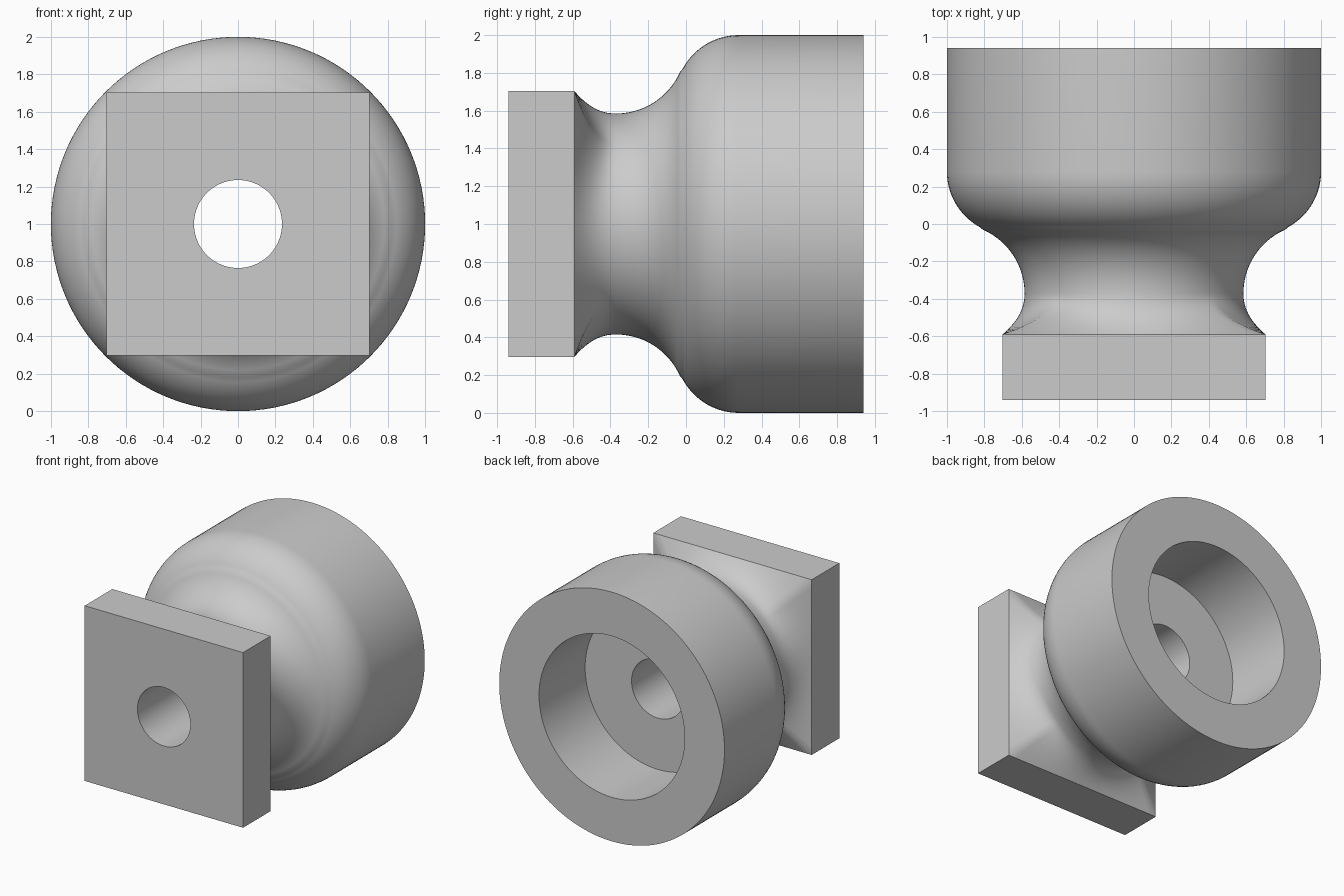
import bpy
import bmesh
from math import sin, cos, pi, radians

if "Cube" in bpy.data.objects:
    bpy.data.objects.remove(bpy.data.objects["Cube"], do_unlink=True)

SEG = 128            # sides around the axis
HALF = 0.703         # half width of the square plate
NECK = 0.585         # smallest neck radius
FRONT, PLATE_BACK, NECK_Y, REAR = -0.94, -0.59, -0.37, 0.94


def square_radius(a):
    return HALF / max(abs(cos(a)), abs(sin(a)))


def round_ring(y, r):
    return [(r * cos(2 * pi * i / SEG), y, 1 + r * sin(2 * pi * i / SEG)) for i in range(SEG)]


def blend_ring(y, w):
    """Cross-section between the round neck (w=0) and the square plate (w=1)."""
    ring = []
    for i in range(SEG):
        a = 2 * pi * i / SEG
        r = NECK + (square_radius(a) - NECK) * w
        ring.append((r * cos(a), y, 1 + r * sin(a)))
    return ring


# Through hole and square plate
rings = [round_ring(FRONT, 0.235), blend_ring(FRONT, 1), blend_ring(PLATE_BACK, 1)]

# Square flare narrowing to the round neck
STEPS = 14
for k in range(1, STEPS + 1):
    u = 1 - k / STEPS
    rings.append(blend_ring(NECK_Y + (PLATE_BACK - NECK_Y) * u, u ** 2.2))

# Concave neck arc, then convex shoulder arc
R1, R2, SWEEP = 0.37, 0.338, radians(66.7)
for k in range(1, 15):
    a = SWEEP * k / 14
    rings.append(round_ring(NECK_Y + R1 * sin(a), NECK + R1 * (1 - cos(a))))
for k in range(13, -1, -1):
    a = SWEEP * k / 14
    rings.append(round_ring(0.28 - R2 * sin(a), 1 - R2 * (1 - cos(a))))

# Barrel rim, wide bore and bore floor
rings += [round_ring(REAR, 1.0), round_ring(REAR, 0.647),
          round_ring(0.355, 0.647), round_ring(0.355, 0.235)]

# Skin the rings into one closed body
bm = bmesh.new()
loops = [[bm.verts.new(p) for p in ring] for ring in rings]
for n, a in enumerate(loops):
    b = loops[(n + 1) % len(loops)]
    for i in range(SEG):
        j = (i + 1) % SEG
        bm.faces.new((a[i], a[j], b[j], b[i]))
bmesh.ops.recalc_face_normals(bm, faces=bm.faces)
mesh = bpy.data.meshes.new("flanged_socket")
bm.to_mesh(mesh)
bm.free()
body = bpy.data.objects.new("flanged_socket", mesh)
bpy.context.collection.objects.link(body)

# Plain grey finish
grey = bpy.data.materials.new("plain_grey")
grey.use_nodes = True
colour = (0.6, 0.6, 0.6, 1)
grey.diffuse_color = colour
grey.node_tree.nodes["Principled BSDF"].inputs["Base Color"].default_value = colour
mesh.materials.append(grey)

bpy.ops.object.select_all(action="DESELECT")
body.select_set(True)
bpy.context.view_layer.objects.active = body
bpy.ops.object.shade_smooth_by_angle(angle=radians(35))
